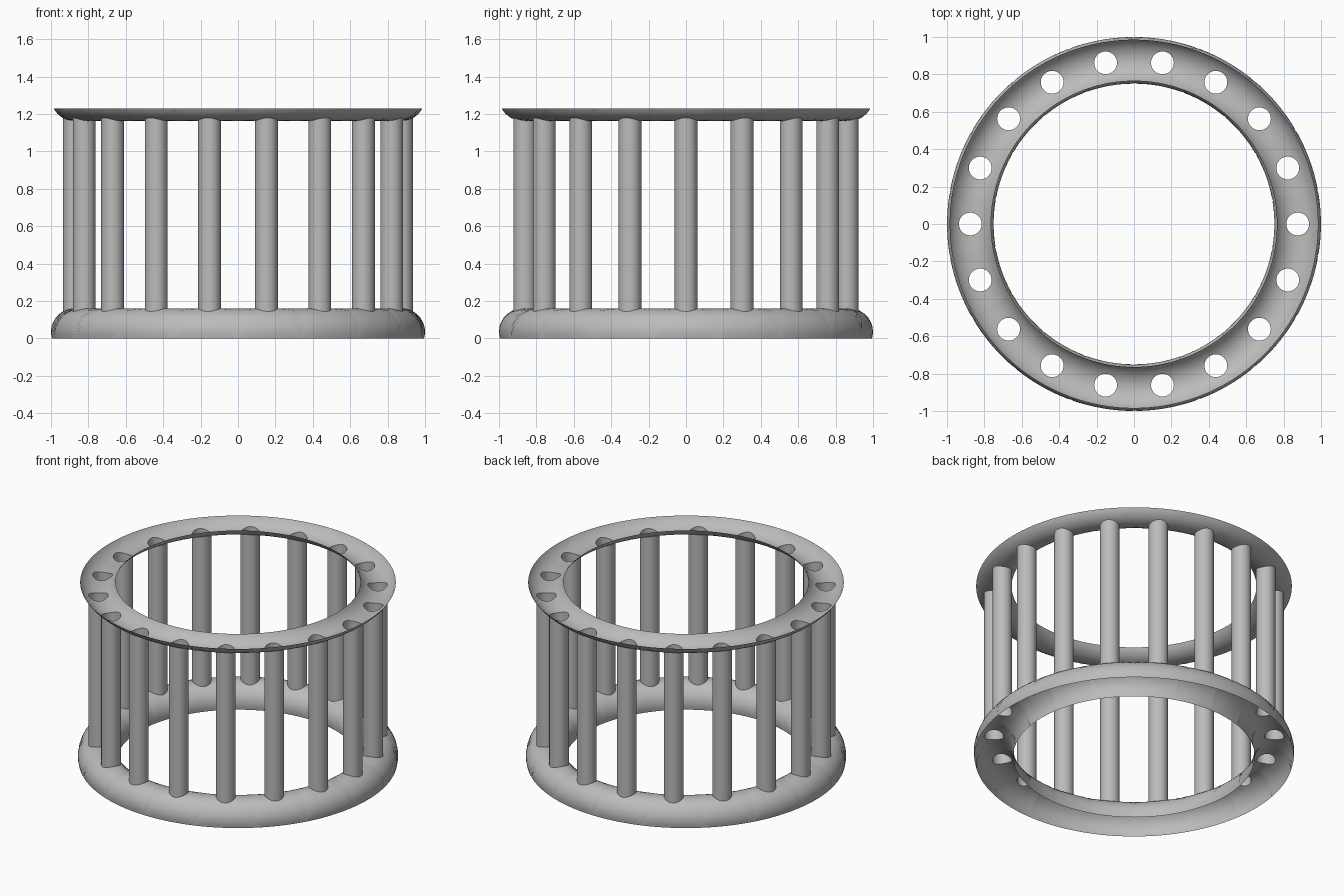
import bpy, bmesh
from math import sin, cos, asin, acos, atan2, pi

cube = bpy.data.objects.get("Cube")
if cube:
    bpy.data.objects.remove(cube, do_unlink=True)

COUNT = 18           # columns
RING_R = 0.875       # radius of the circle of columns
TUBE_R = 0.125       # radius of the rail cross-section
HOLE_R = 0.061       # column radius
LOW_Z, HIGH_Z = 0.035, 1.288   # centres of the rail cross-sections
TOP_Z = 1.23         # open edge of the upper rail
SIDE, LOOPS = 8, 7   # mesh density of one rail segment

steel = bpy.data.materials.new("grey steel")
steel.use_nodes = True
grey = (0.5, 0.5, 0.5, 1)
steel.diffuse_color = grey
steel.node_tree.nodes["Principled BSDF"].inputs["Base Color"].default_value = grey


def finish(name, bm):
    bmesh.ops.remove_doubles(bm, verts=bm.verts, dist=0.0001)
    mesh = bpy.data.meshes.new(name)
    bm.to_mesh(mesh)
    bm.free()
    mesh.materials.append(steel)
    mesh.shade_smooth()
    obj = bpy.data.objects.new(name, mesh)
    bpy.context.collection.objects.link(obj)


def square_outline():
    """Points around a square from -1 to 1, counter-clockwise."""
    steps = [-1 + 2 * i / SIDE for i in range(SIDE)]
    return ([(1, s) for s in steps] + [(-s, 1) for s in steps]
            + [(-1, -s) for s in steps] + [(s, -1) for s in steps])


def hole_point(angle):
    """Column outline as (angle round the ring, angle round the rail)."""
    x, y = RING_R + HOLE_R * cos(angle), HOLE_R * sin(angle)
    return atan2(y, x), asin(((x * x + y * y) ** 0.5 - RING_R) / TUBE_R)


def rail_point(theta, phi, centre_z, up):
    r = RING_R + TUBE_R * sin(phi)
    return r * cos(theta), r * sin(theta), centre_z + up * TUBE_R * cos(phi)


def strip(bm, a, b, flip):
    n = len(a)
    for i in range(n):
        j = (i + 1) % n
        quad = [a[i], b[i], b[j], a[j]]
        bm.faces.new(quad[::-1] if flip else quad)


def make_rail(name, centre_z, up, reach):
    """Open channel rail, each segment spreading from a round hole."""
    bm = bmesh.new()
    outline = square_outline()
    for k in range(COUNT):
        base = 2 * pi * k / COUNT
        rows = []
        for step in range(LOOPS + 1):
            t = step / LOOPS
            row = []
            for u, v in outline:
                h_theta, h_phi = hole_point(atan2(v, u))
                theta = h_theta * (1 - t) + v * pi / COUNT * t
                phi = h_phi * (1 - t) + u * reach * t
                row.append(bm.verts.new(rail_point(base + theta, phi, centre_z, up)))
            rows.append(row)
        for a, b in zip(rows, rows[1:]):
            strip(bm, a, b, flip=up < 0)
    finish(name, bm)


# Rails: the lower one opens downward, the upper one opens upward
make_rail("lower_rail", LOW_Z, 1, acos(-LOW_Z / TUBE_R))
make_rail("upper_rail", HIGH_Z, -1, acos((HIGH_Z - TOP_Z) / TUBE_R))

# Hollow columns trimmed to the rail surfaces
bm = bmesh.new()
for k in range(COUNT):
    base = 2 * pi * k / COUNT
    ends = []
    for centre_z, up in ((LOW_Z, 1), (HIGH_Z, -1)):
        loop = []
        for u, v in square_outline():
            theta, phi = hole_point(atan2(v, u))
            loop.append(bm.verts.new(rail_point(base + theta, phi, centre_z, up)))
        ends.append(loop)
    strip(bm, ends[0], ends[1], flip=True)
finish("columns", bm)
